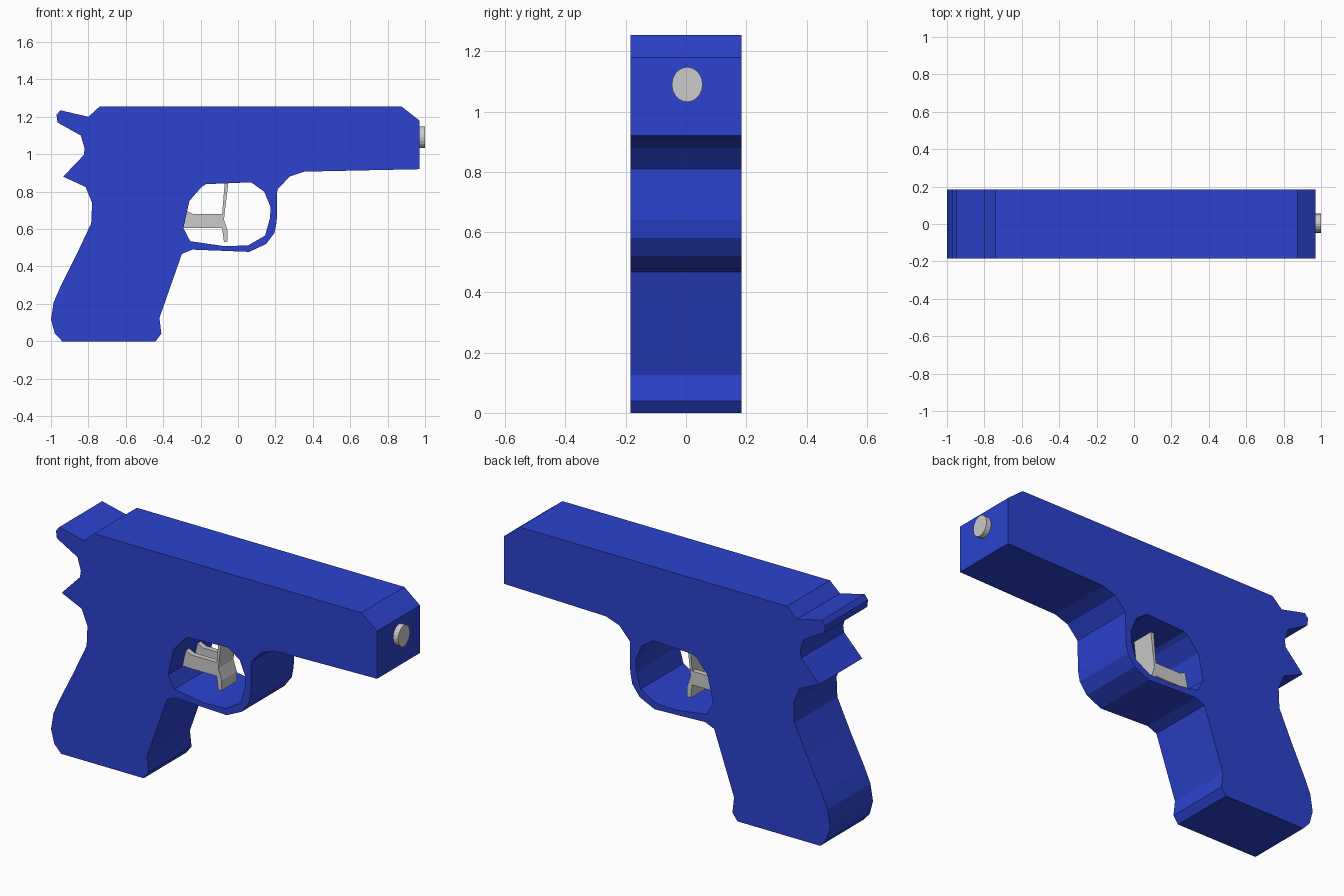
import bpy, bmesh
from math import pi
from mathutils import Matrix

if "Cube" in bpy.data.objects:
    bpy.data.objects.remove(bpy.data.objects["Cube"])


def paint(name, color):
    mat = bpy.data.materials.new(name)
    mat.diffuse_color = color
    mat.use_nodes = True
    mat.node_tree.nodes["Principled BSDF"].inputs["Base Color"].default_value = mat.diffuse_color
    return mat


blue = paint("blue", (0.025, 0.055, 0.62, 1))


def plate(name, outline, y0, y1, holes=(), mat=None):
    """Extrude an x-z outline (with optional holes) from y0 to y1."""
    bm = bmesh.new()
    for loop in (outline, *holes):
        vs = [bm.verts.new((x, y0, z)) for x, z in loop]
        for i, v in enumerate(vs):
            bm.edges.new((vs[i - 1], v))
    bmesh.ops.triangle_fill(bm, edges=bm.edges[:], use_beauty=True)
    ext = bmesh.ops.extrude_face_region(bm, geom=bm.faces[:], use_keep_orig=True)
    moved = [g for g in ext["geom"] if isinstance(g, bmesh.types.BMVert)]
    bmesh.ops.translate(bm, verts=moved, vec=(0, y1 - y0, 0))
    bmesh.ops.recalc_face_normals(bm, faces=bm.faces[:])
    return finish(name, bm, mat)


def finish(name, bm, mat=None):
    me = bpy.data.meshes.new(name)
    bm.to_mesh(me)
    bm.free()
    ob = bpy.data.objects.new(name, me)
    bpy.context.collection.objects.link(ob)
    if mat:
        me.materials.append(mat)
    return ob


W = 0.185

# Lower frame: grip, guard and rail, with the guard opening
frame = [(-0.94, 0), (-0.44, 0), (-0.41, 0.04), (-0.42, 0.125), (-0.30, 0.467),
         (-0.245, 0.49), (0.06, 0.478), (0.15, 0.52), (0.195, 0.58), (0.207, 0.64),
         (0.21, 0.81), (0.275, 0.88), (0.355, 0.907), (0.97, 0.92), (0.97, 1.03),
         (-0.82, 1.03), (-0.825, 0.995), (-0.935, 0.88), (-0.815, 0.825), (-0.78, 0.74),
         (-0.785, 0.63), (-0.865, 0.46), (-0.95, 0.29), (-0.985, 0.21), (-1.0, 0.118),
         (-0.98, 0.043)]
opening = [(-0.17, 0.84), (0.07, 0.85), (0.14, 0.80), (0.175, 0.715), (0.17, 0.655),
           (0.145, 0.565), (0.055, 0.513), (-0.07, 0.508), (-0.255, 0.535),
           (-0.292, 0.605), (-0.26, 0.75), (-0.195, 0.825)]
plate("lower_frame", frame, -W, W, [opening], blue)

# Upper slide with the rear spur
slide = [(-0.82, 1.03), (0.97, 1.03), (0.97, 1.18), (0.875, 1.255), (-0.74, 1.255),
         (-0.80, 1.20), (-0.95, 1.235), (-0.97, 1.21), (-0.965, 1.17), (-0.84, 1.10)]
plate("upper_slide", slide, -W, W, mat=blue)

# Trigger blade and its two side bars
blade = [(-0.07, 0.86), (-0.05, 0.86), (-0.072, 0.68), (-0.075, 0.65), (-0.055, 0.59),
         (-0.055, 0.535), (-0.075, 0.53), (-0.085, 0.605), (-0.085, 0.68)]
plate("trigger_blade", blade, -0.062, 0.068)
bar = [(-0.32, 0.605), (-0.08, 0.605), (-0.08, 0.68), (-0.24, 0.68), (-0.29, 0.705),
       (-0.32, 0.705)]
for side, y in (("front", -0.062), ("back", 0.038)):
    plate("trigger_bar_" + side, bar, y, y + 0.03)

# Muzzle stub, slightly oval
bm = bmesh.new()
bmesh.ops.create_cone(bm, cap_ends=True, segments=20, radius1=1, radius2=1, depth=0.05,
                      matrix=Matrix.Translation((0.975, 0.004, 1.09))
                      @ Matrix.Diagonal((1, 0.051, 0.058, 1)) @ Matrix.Rotation(pi / 2, 4, 'Y'))
finish("muzzle", bm)
